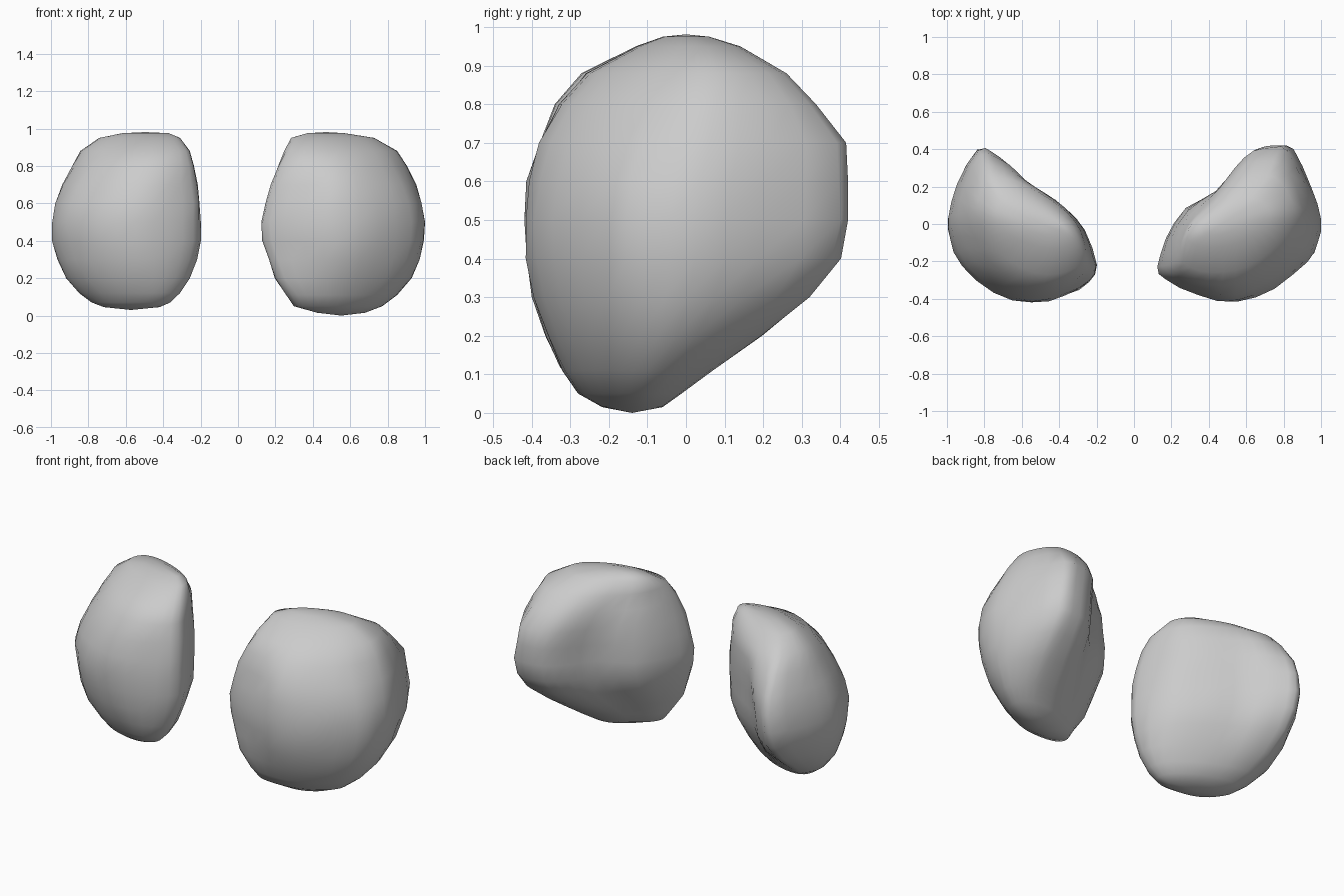
import bpy, bmesh, math
from mathutils import Vector, noise

if "Cube" in bpy.data.objects:
    bpy.data.objects.remove(bpy.data.objects["Cube"])

# Plan outlines (counter-clockwise, seen from above): domed front, dented back
RIGHT = [(1, .03), (.95, .2), (.85, .4), (.77, .42), (.67, .41), (.57, .32), (.46, .19),
         (.28, .09), (.17, -.07), (.13, -.22), (.17, -.29), (.35, -.37), (.55, -.415),
         (.75, -.34), (.93, -.2), (.98, -.1)]
LEFT = [(-.2, -.21), (-.26, -.03), (-.37, .08), (-.49, .16), (-.6, .23), (-.68, .32),
        (-.77, .39), (-.84, .405), (-.95, .22), (-1, .05), (-.99, -.07), (-.92, -.22),
        (-.75, -.36), (-.55, -.415), (-.37, -.38), (-.24, -.3)]

# Extents per level: z, xmin, xmax, ymin, ymax
RIGHT_LV = [(.015, .42, .68, -.22, -.06), (.05, .29, .77, -.285, -.01), (.11, .25, .85, -.33, .07),
            (.2, .19, .93, -.37, .2), (.3, .16, .975, -.4, .32), (.4, .135, .995, -.415, .4),
            (.5, .13, 1, -.42, .42), (.6, .15, .98, -.41, .42), (.7, .17, .95, -.39, .41),
            (.8, .2, .9, -.34, .34), (.88, .24, .85, -.27, .26), (.95, .28, .73, -.13, .14),
            (.975, .37, .57, -.06, .06)]
LEFT_LV = [(.045, -.72, -.42, -.25, -.08), (.07, -.79, -.36, -.29, -.01), (.12, -.86, -.31, -.33, .07),
           (.2, -.93, -.26, -.37, .18), (.3, -.975, -.225, -.4, .3), (.4, -.995, -.205, -.415, .38),
           (.5, -1, -.2, -.42, .405), (.6, -.98, -.205, -.41, .405), (.7, -.95, -.22, -.38, .39),
           (.8, -.9, -.235, -.34, .33), (.88, -.85, -.255, -.27, .26), (.95, -.75, -.31, -.13, .14),
           (.975, -.62, -.37, -.06, .06)]


def resample(pts):
    """Double the outline's points with a Catmull-Rom midpoint."""
    out, n = [], len(pts)
    for i in range(n):
        a, b, c, d = (Vector(pts[(i + k) % n]) for k in (-1, 0, 1, 2))
        out += [b, (9 * (b + c) - a - d) / 16]
    return out


def lobe(name, outline, levels, phase):
    pts = resample(outline)
    n = len(pts)
    x0, x1 = min(p.x for p in pts), max(p.x for p in pts)
    y0, y1 = min(p.y for p in pts), max(p.y for p in pts)
    bm = bmesh.new()
    rings = []
    for z, ax, bx, ay, by in levels:
        ring = []
        # sections turn into slanted ellipses towards top and bottom
        w = .75 * min(1, (abs(z - .5) / .42) ** 2)
        for i, p in enumerate(pts):
            t = math.tau * i / n
            u = (1 - w) * (p.x - x0) / (x1 - x0) + w * (.5 + .5 * math.cos(t))
            v = (1 - w) * (p.y - y0) / (y1 - y0) + w * (.5 + .5 * math.cos(t - phase))
            x, y = ax + u * (bx - ax), ay + v * (by - ay)
            # gentle lumps, scaling about the middle of the section
            cx, cy = (ax + bx) / 2, (ay + by) / 2
            s = 1 + .03 * noise.noise(Vector((x, y, z)) * 7)
            x, y = cx + (x - cx) * s, cy + (y - cy) * s
            ring.append(bm.verts.new((max(-1, min(1, x)), max(-.42, min(.42, y)), z)))
        rings.append(ring)
    for a, b in zip(rings, rings[1:]):
        for i in range(n):
            j = (i + 1) % n
            bm.faces.new((a[i], a[j], b[j], b[i]))
    # rounded end caps
    for ring, dz in ((rings[0], -.015), (rings[-1], .006)):
        mid = sum((v.co for v in ring), Vector()) / n
        pole = bm.verts.new((mid.x, mid.y, mid.z + dz))
        for i in range(n):
            bm.faces.new((ring[i], ring[(i + 1) % n], pole))
    bmesh.ops.recalc_face_normals(bm, faces=bm.faces)
    for f in bm.faces:
        f.smooth = True
    me = bpy.data.meshes.new(name)
    bm.to_mesh(me)
    bm.free()
    bpy.context.collection.objects.link(bpy.data.objects.new(name, me))


lobe("right_lobe", RIGHT, RIGHT_LV, math.radians(62))
lobe("left_lobe", LEFT, LEFT_LV, math.radians(120))
